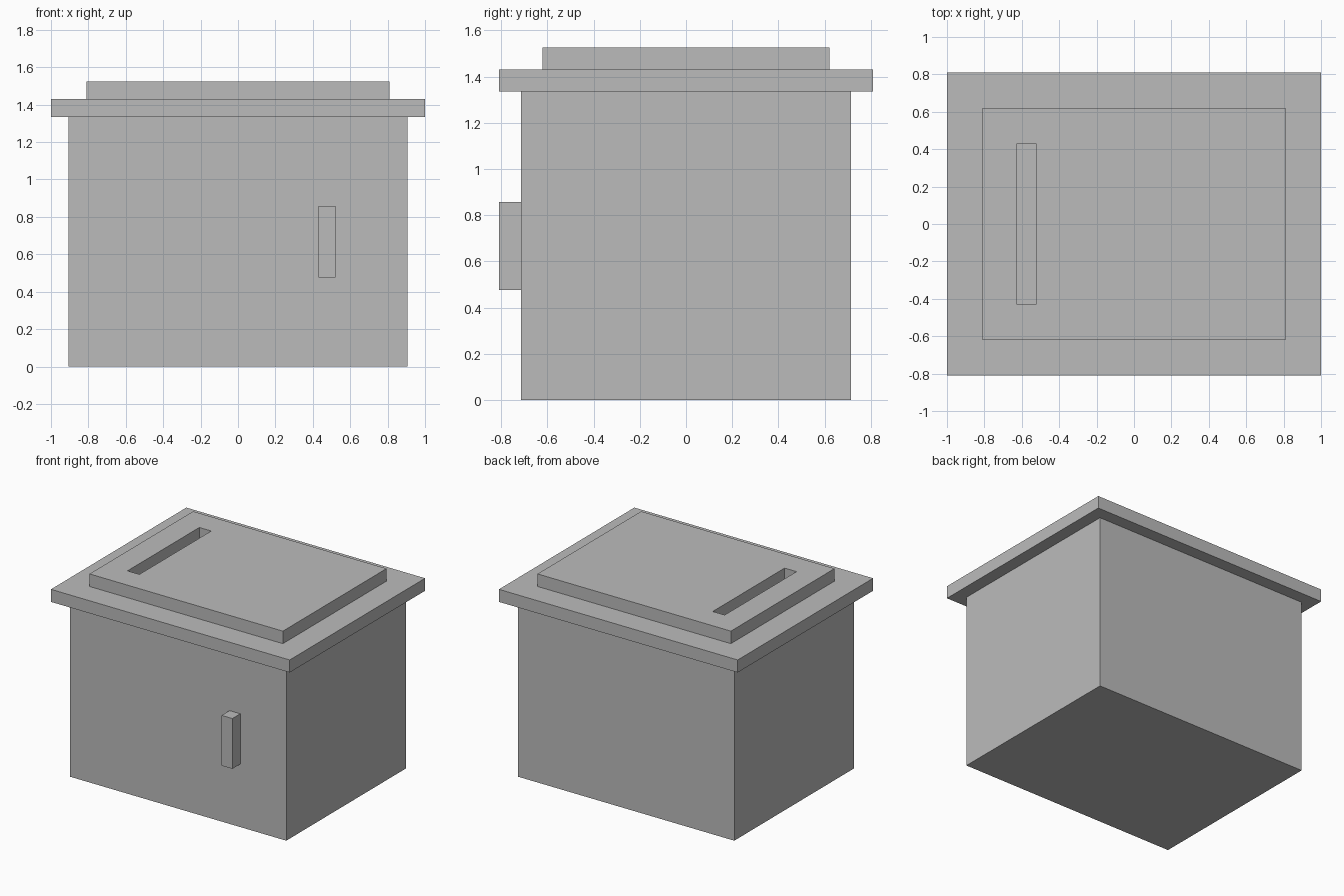
import bpy

cube = bpy.data.objects.get("Cube")
if cube:
    bpy.data.objects.remove(cube, do_unlink=True)

# One plain grey for the whole model
grey = bpy.data.materials.new("plain grey")
grey.use_nodes = True
colour = (0.5, 0.5, 0.5, 1)
grey.diffuse_color = colour
grey.node_tree.nodes["Principled BSDF"].inputs["Base Color"].default_value = colour


def box(name, x, y, z):
    """Box from (min, max) ranges on each axis."""
    bpy.ops.mesh.primitive_cube_add(size=1, location=[sum(r) / 2 for r in (x, y, z)])
    obj = bpy.context.object
    obj.name = name
    obj.scale = [r[1] - r[0] for r in (x, y, z)]
    bpy.ops.object.transform_apply(location=False, rotation=False, scale=True)
    obj.data.materials.append(grey)
    return obj


BODY_TOP, RIM_TOP, LID_TOP = 1.335, 1.43, 1.525

# Main body and overhanging rim
box("body", (-0.905, 0.905), (-0.715, 0.715), (0, BODY_TOP))
box("rim", (-1, 1), (-0.81, 0.81), (BODY_TOP, RIM_TOP))

# Raised lid with a long slot cut through to the rim
lid = box("lid", (-0.81, 0.81), (-0.62, 0.62), (RIM_TOP, LID_TOP))
cutter = box("slot_cutter", (-0.625, -0.525), (-0.43, 0.43), (RIM_TOP - 0.05, LID_TOP + 0.05))
cutter.hide_render = True
cutter.hide_set(True)
slot = lid.modifiers.new("slot", "BOOLEAN")
slot.operation = "DIFFERENCE"
slot.solver = "EXACT"
slot.object = cutter

# Upright front handle
box("handle", (0.43, 0.52), (-0.81, -0.715), (0.477, 0.858))
